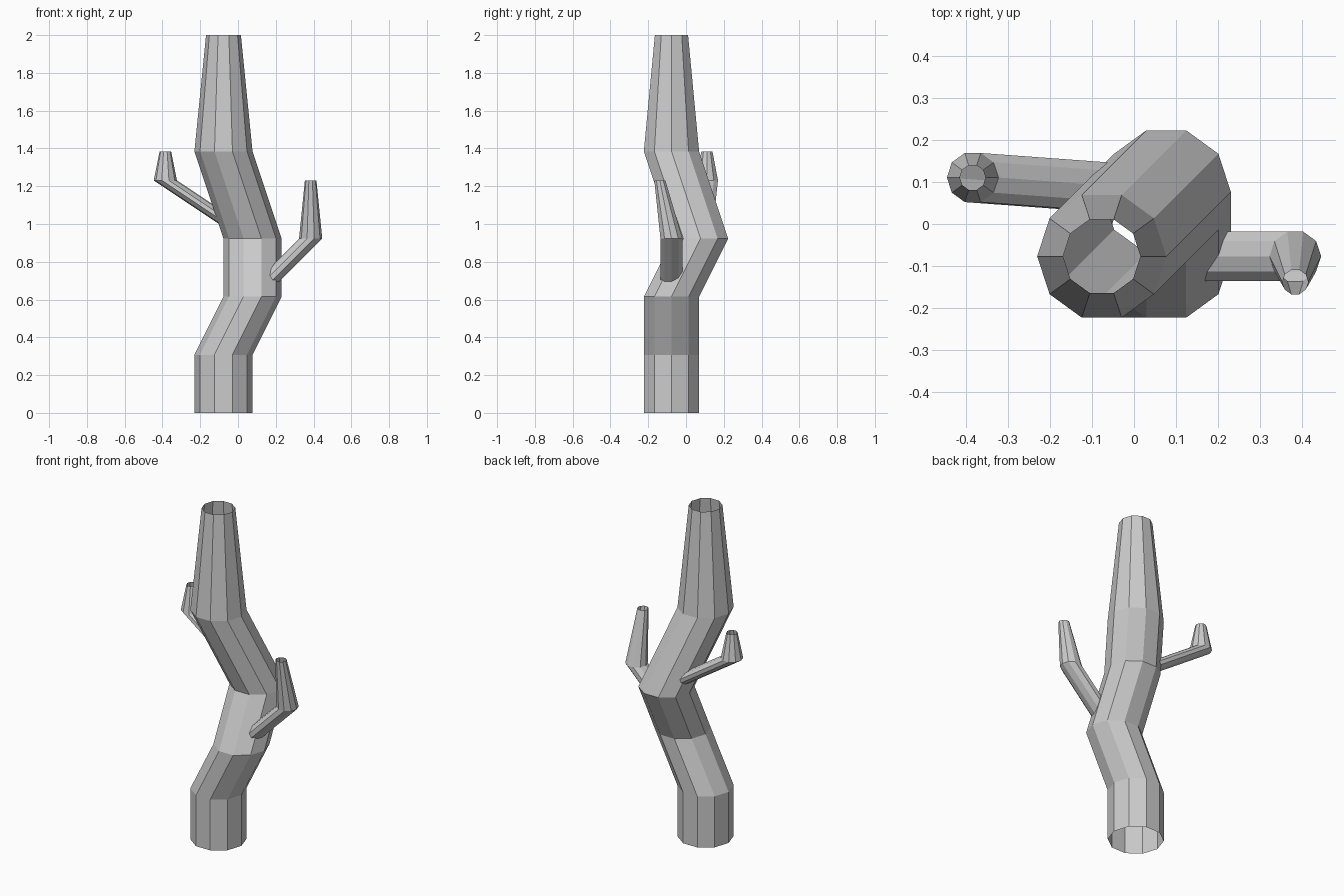
import bpy, bmesh, math

if "Cube" in bpy.data.objects:
    bpy.data.objects.remove(bpy.data.objects["Cube"])

U = 2 / 6.5      # one grid unit of the model
SIDES = 10


def ring_tube(name, sections):
    """Open, flat-shaded tube through horizontal rings (x, y, z, radius) in grid units."""
    bm = bmesh.new()
    rings = []
    for x, y, z, r in sections:
        ring = []
        for i in range(SIDES):
            a = 2 * math.pi * i / SIDES
            ring.append(bm.verts.new(((x + r * math.cos(a)) * U,
                                      (y + r * math.sin(a)) * U, z * U)))
        rings.append(ring)
    for lo, hi in zip(rings, rings[1:]):
        for i in range(SIDES):
            j = (i + 1) % SIDES
            bm.faces.new((lo[i], lo[j], hi[j], hi[i]))
    mesh = bpy.data.meshes.new(name)
    bm.to_mesh(mesh)
    bm.free()
    obj = bpy.data.objects.new(name, mesh)
    bpy.context.collection.objects.link(obj)
    return obj


# Crooked hollow trunk, narrowing at the top
ring_tube("trunk", [
    (-.25, -.25, 0, .5), (-.25, -.25, 1, .5), (.25, -.25, 2, .5),
    (.25, .25, 3, .5), (-.25, -.25, 4.5, .5), (-.25, -.25, 6.5, .3)])

# Branches start inside the trunk, then bend upward and taper
ring_tube("right_branch", [
    (.25, -.25, 2, .2), (1.25, -.25, 3, .2), (1.25, -.45, 4, .1)])
ring_tube("left_branch", [
    (.25, .25, 3, .2), (-1.25, .36, 4, .2), (-1.25, .36, 4.5, .1)])
